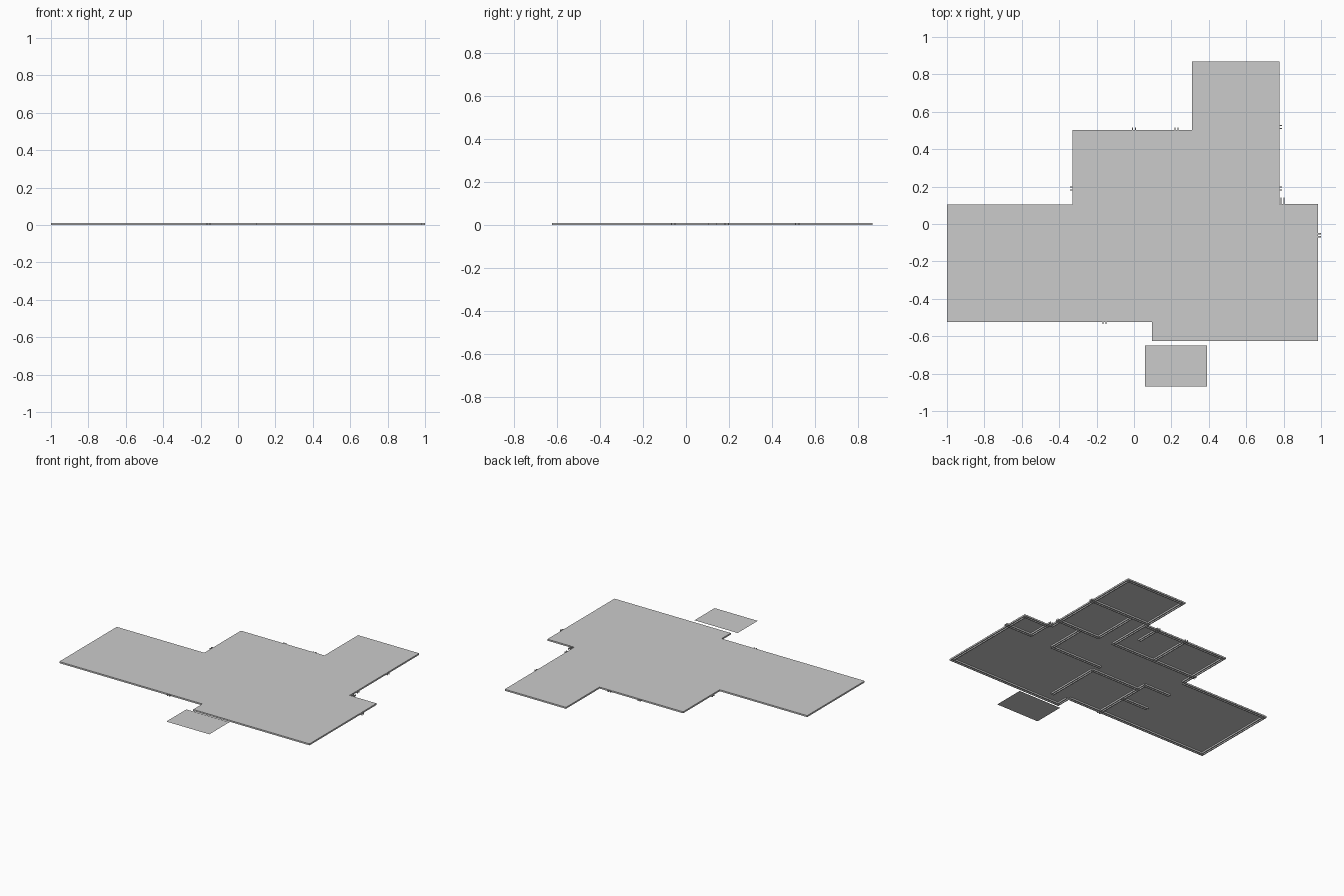
import bpy, bmesh

if "Cube" in bpy.data.objects:
    bpy.data.objects.remove(bpy.data.objects["Cube"])

H = 0.011      # wall height
GAP = 0.022    # overall wall width
SKIN = 0.006   # thickness of each wall leaf


def make_object(name, bm):
    mesh = bpy.data.meshes.new(name)
    bm.to_mesh(mesh)
    bm.free()
    obj = bpy.data.objects.new(name, mesh)
    bpy.context.collection.objects.link(obj)
    return obj


def flat_panel(name, points, z):
    bm = bmesh.new()
    face = bm.faces.new([bm.verts.new((x, y, z)) for x, y in points])
    bm.normal_update()
    if face.normal.z < 0:
        face.normal_flip()
    return make_object(name, bm)


def add_box(bm, x0, x1, y0, y1):
    x0, x1 = sorted((x0, x1))
    y0, y1 = sorted((y0, y1))
    top = H - 0.0003
    verts = bmesh.ops.create_cube(bm, size=1)["verts"]
    bmesh.ops.scale(bm, vec=(x1 - x0, y1 - y0, top), verts=verts)
    bmesh.ops.translate(bm, vec=((x0 + x1) / 2, (y0 + y1) / 2, top / 2), verts=verts)


def add_wall(bm, axis, pos, a, b):
    """Wall of two thin leaves centred on pos, running from a to b along axis."""
    for side in (-1, 1):
        outer = pos + side * GAP / 2
        inner = outer - side * SKIN
        if axis == "x":
            add_box(bm, a, b, outer, inner)
        else:
            add_box(bm, outer, inner, a, b)


# Flat covering over the whole plan and the detached entrance pad
outline = [(-1, -0.525), (0.095, -0.525), (0.095, -0.625), (0.985, -0.625),
           (0.985, 0.108), (0.778, 0.108), (0.778, 0.87), (0.31, 0.87),
           (0.31, 0.503), (-0.33, 0.503), (-0.33, 0.103), (-1, 0.103)]
flat_panel("plan_slab", outline, H)
flat_panel("entrance_pad", [(0.06, -0.87), (0.39, -0.87), (0.39, -0.65), (0.06, -0.65)], H)

# Outer walls just inside the outline
bm = bmesh.new()
for (xa, ya), (xb, yb) in zip(outline, outline[1:] + outline[:1]):
    if ya == yb:
        add_wall(bm, "x", ya + (GAP / 2 if xb > xa else -GAP / 2), xa, xb)
    else:
        add_wall(bm, "y", xa + (-GAP / 2 if yb > ya else GAP / 2), ya, yb)
make_object("outer_walls", bm)

# Room partitions, some poking slightly through the outer walls
bm = bmesh.new()
for wall in [("x", -0.06, 0.78, 1.0), ("y", 0.793, -0.06, 0.142),
             ("x", 0.19, 0.44, 0.79), ("y", 0.45, 0.19, 0.505),
             ("x", 0.518, 0.31, 0.79),
             ("y", 0.595, -0.09, 0.19), ("x", -0.09, 0.20, 0.595),
             ("y", 0.325, 0.19, 0.503), ("y", 0.228, 0.325, 0.515),
             ("x", 0.19, -0.342, 0.335), ("y", 0.0, 0.19, 0.515),
             ("y", 0.215, -0.54, -0.145), ("x", -0.148, -0.16, 0.22),
             ("y", -0.158, -0.535, -0.08), ("x", -0.083, -0.36, -0.155),
             ("x", -0.30, -0.36, -0.155)]:
    add_wall(bm, *wall)
make_object("partition_walls", bm)
